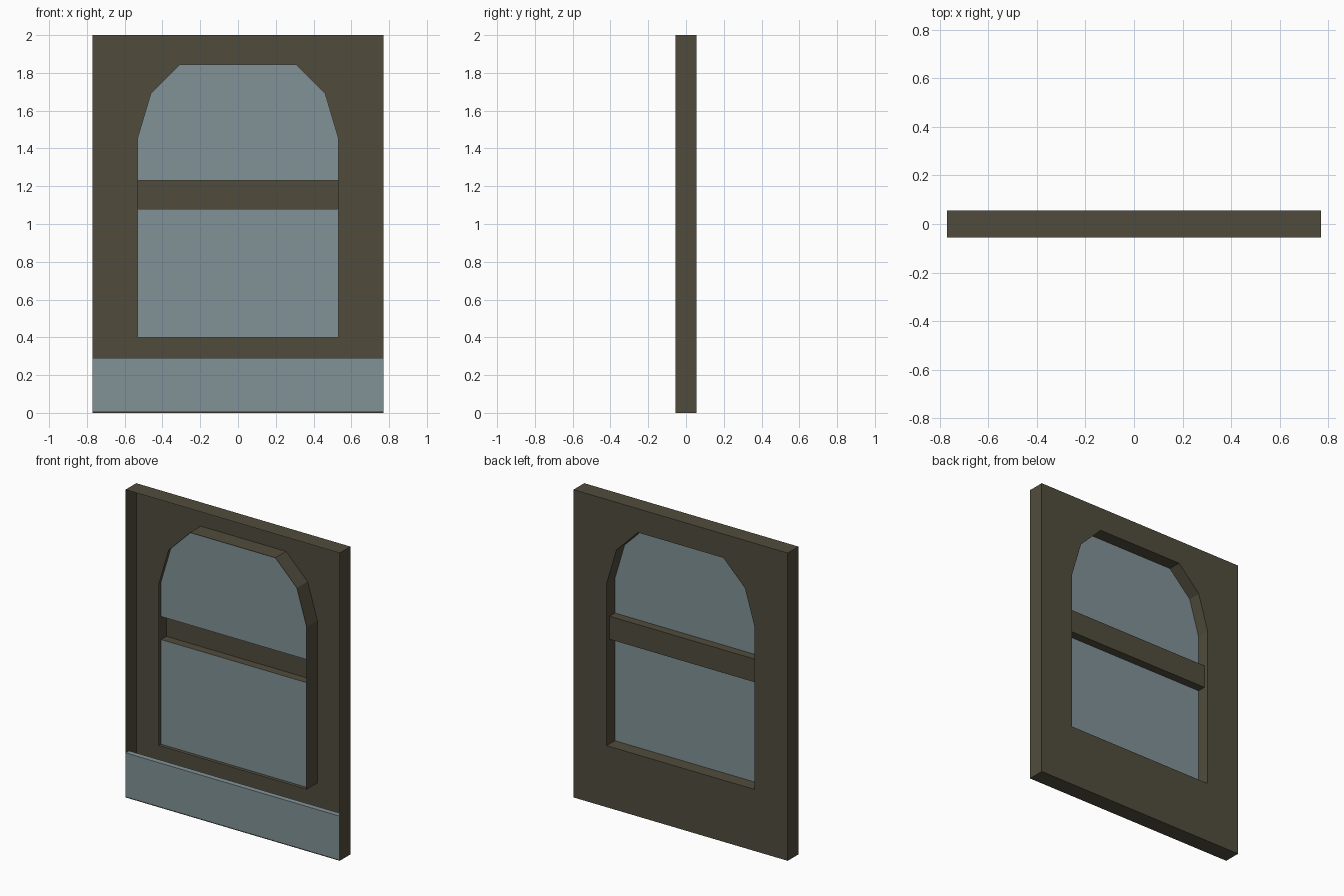
import bpy

if "Cube" in bpy.data.objects:
    bpy.data.objects.remove(bpy.data.objects["Cube"])

FRONT, BACK = -0.055, 0.055      # depth of the shell
GLASS_Y, BAR_Y = -0.03, 0.025    # recessed panes and crossbar
BAR_LOW, BAR_HIGH = 1.08, 1.23


def material(name, rgb):
    m = bpy.data.materials.new(name)
    m.diffuse_color = (*rgb, 1)
    m.use_nodes = True
    m.node_tree.nodes["Principled BSDF"].inputs["Base Color"].default_value = m.diffuse_color
    return m


brown = material("dark_brown", (0.081, 0.073, 0.046))
blue = material("grey_blue", (0.222, 0.288, 0.311))


def make(name, verts, faces, mat):
    mesh = bpy.data.meshes.new(name)
    mesh.from_pydata(verts, [], faces)
    mesh.materials.append(mat)
    obj = bpy.data.objects.new(name, mesh)
    bpy.context.collection.objects.link(obj)
    return obj


def at(loop, y):
    return [(x, y, z) for x, z in loop]


def mirrored(half):
    return half + [(-x, z) for x, z in reversed(half)]


def band(name, loop_a, loop_b, mat):
    """Closed strip of quads between two loops of equal length."""
    n = len(loop_a)
    faces = [(i, (i + 1) % n, n + (i + 1) % n, n + i) for i in range(n)]
    return make(name, loop_a + loop_b, faces, mat)


def pane(name, loop, y, mat):
    return make(name, at(loop, y), [tuple(range(len(loop)))], mat)


# Outlines as x, z points, running up the right side and down the left
outer = mirrored([(0.77, 0), (0.77, 1.455), (0.77, 2), (0.307, 2)])
window = mirrored([(0.532, 0.4), (0.532, 1.455), (0.462, 1.69), (0.307, 1.845)])
bar = mirrored([(0.532, BAR_LOW), (0.532, BAR_HIGH)])

# Open-fronted shell: outer walls, back panel and window surround
band("outer_walls", at(outer, FRONT), at(outer, BACK), brown)
band("back_panel", at(outer, BACK), at(window, BACK), brown)
band("window_surround", at(window, BACK), at(window, FRONT), brown)

# Window panes
pane("lower_pane", mirrored([(0.532, 0.4), (0.532, BAR_LOW)]), GLASS_Y, blue)
pane("upper_pane", mirrored([(0.532, BAR_HIGH)] + window[1:4]), GLASS_Y, blue)

# Crossbar, a channel set back between the panes
pane("crossbar", bar, BAR_Y, brown)
for label, z in (("lower", BAR_LOW), ("upper", BAR_HIGH)):
    make(f"crossbar_{label}_edge",
         [(-0.532, GLASS_Y, z), (0.532, GLASS_Y, z),
          (0.532, BAR_Y, z), (-0.532, BAR_Y, z)], [(0, 1, 2, 3)], brown)

# Kick plate across the bottom of the front
plate = mirrored([(0.769, 0.004), (0.769, 0.29)])
band("kick_plate_edges", at(plate, FRONT), at(plate, -0.02), blue)
pane("kick_plate_front", plate, FRONT, blue)
pane("kick_plate_back", plate, -0.02, blue)
